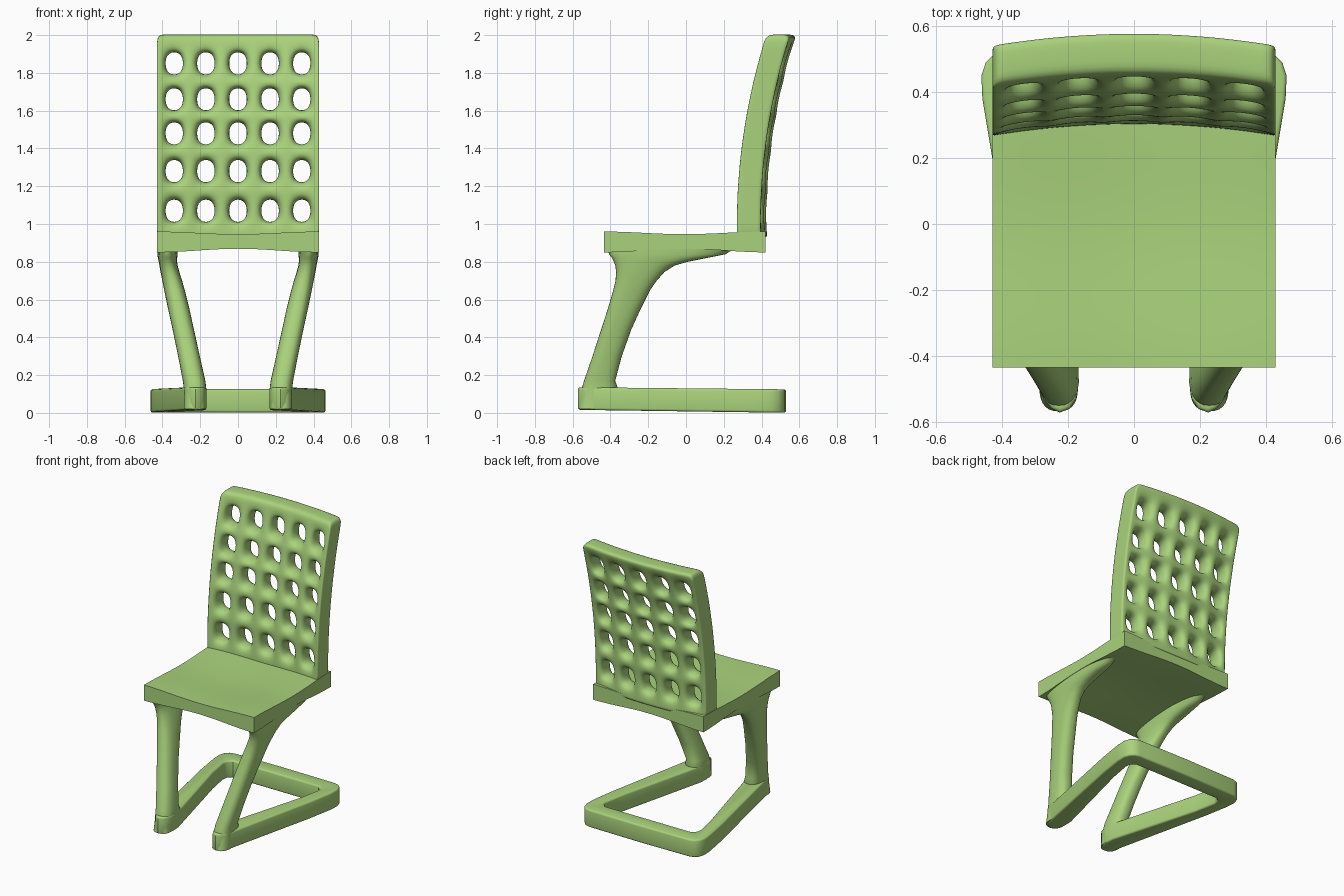
import bpy, bmesh, math

if "Cube" in bpy.data.objects:
    bpy.data.objects.remove(bpy.data.objects["Cube"])

green = bpy.data.materials.new("green")
green.diffuse_color = (0.40, 0.65, 0.20, 1)
green.use_nodes = True
green.node_tree.nodes["Principled BSDF"].inputs["Base Color"].default_value = green.diffuse_color


def finish(bm, name, angle=40):
    """Turn a bmesh into a smooth-by-angle, coloured object."""
    bmesh.ops.recalc_face_normals(bm, faces=bm.faces[:])
    me = bpy.data.meshes.new(name)
    for f in bm.faces:
        f.smooth = True
    bm.to_mesh(me)
    bm.free()
    me.set_sharp_from_angle(angle=math.radians(angle))
    me.materials.append(green)
    ob = bpy.data.objects.new(name, me)
    bpy.context.collection.objects.link(ob)
    return ob


def extrude_solid(bm, vec):
    """Extrude all faces by vec, keeping the originals as the other side."""
    r = bmesh.ops.extrude_face_region(bm, geom=bm.faces[:], use_keep_orig=True)
    vs = [g for g in r["geom"] if isinstance(g, bmesh.types.BMVert)]
    bmesh.ops.translate(bm, verts=vs, vec=vec)
    return vs


def cell_grid(bm, us, vs, place, keep=lambda i, j: True):
    """Grid of quads over the lines us and vs; keep() leaves out holes."""
    g = [[bm.verts.new(place(u, v)) for v in vs] for u in us]
    for i in range(len(us) - 1):
        for j in range(len(vs) - 1):
            if keep(i, j):
                bm.faces.new((g[i][j], g[i + 1][j], g[i + 1][j + 1], g[i][j + 1]))


# Seat: slab, dished above and arched below
N = 20
HW = 0.43
bm = bmesh.new()
cell_grid(bm, [-HW + 2 * HW * i / N for i in range(N + 1)],
          [-0.435 + 0.855 * i / N for i in range(N + 1)], lambda x, y: (x, y, 0.85))
top = set(extrude_solid(bm, (0, 0, 0.11)))
for v in bm.verts:
    bump = (math.cos(math.pi / 2 * v.co.x / HW) ** 2
            + math.cos(math.pi / 2 * (v.co.y + 0.0075) / 0.4275) ** 2)
    v.co.z += -0.014 * bump if v in top else 0.019 * bump
finish(bm, "seat")

# Backrest: pierced panel, rounded by subdivision, leaning and curved
THICK = 0.125
xs = [-HW]
for c in (-0.338, -0.17, 0, 0.17, 0.338):
    xs += [c - 0.047, c + 0.047]
xs.append(HW)
zs = [0.93]
for c in (1.07, 1.28, 1.48, 1.66, 1.85):
    zs += [c - 0.06, c + 0.06]
zs.append(2.003)
bm = bmesh.new()
cell_grid(bm, xs, zs, lambda x, z: (x, 0, z),
          lambda i, j: not (i % 2 and j % 2))
extrude_solid(bm, (0, THICK, 0))
crease = bm.edges.layers.float.new("crease_edge")
for e in bm.edges:
    a, b = (v.co for v in e.verts)
    if abs(a.y - b.y) > 0.01:
        continue
    if abs(a.x) > 0.42 and abs(b.x) > 0.42:
        e[crease] = 0.75
    elif min(a.z, b.z) > 1.99:
        e[crease] = 0.35
    elif max(a.z, b.z) < 0.94:
        e[crease] = 0.8
for v in bm.verts:
    t = max(0, v.co.z - 1.0)
    v.co.y += 0.268 + 0.155 * t * t + 0.036 * (1 - (v.co.x / HW) ** 2)
back = finish(bm, "backrest", 180)
sub = back.modifiers.new("round", "SUBSURF")
sub.levels = sub.render_levels = 3

# Floor frame: two splayed rails joined by a rear crossbar
half = [(0, 0.53), (0.39, 0.525), (0.425, 0.515), (0.45, 0.49), (0.463, 0.45),
        (0.46, 0.38), (0.43, 0.2), (0.288, -0.48), (0.275, -0.53), (0.25, -0.56),
        (0.225, -0.572), (0.195, -0.56), (0.175, -0.53), (0.167, -0.48),
        (0.17, -0.42), (0.335, 0.2), (0.366, 0.36), (0.362, 0.395), (0.335, 0.42),
        (0, 0.42)]
outline = half + [(-x, y) for x, y in reversed(half[1:-1])]
bm = bmesh.new()
bm.faces.new([bm.verts.new((x, y, 0.008 - 0.014 * y)) for x, y in outline])
for v in extrude_solid(bm, (0, 0, 0.12)):
    v.co.z = 0.13 - 0.01 * v.co.y
bmesh.ops.recalc_face_normals(bm, faces=bm.faces[:])
rim = [e for e in bm.edges if e.calc_face_angle(0) > math.radians(65)]
bmesh.ops.bevel(bm, geom=rim, offset=0.012, segments=3, profile=0.5, affect="EDGES")
finish(bm, "floor_frame", 40)

# Legs: loft of horizontal sections (z, y front, y rear, x inner, x outer)
sections = [
    (0.02, -0.568, -0.42, 0.170, 0.287),
    (0.13, -0.552, -0.36, 0.168, 0.287),
    (0.17, -0.540, -0.375, 0.173, 0.292),
    (0.30, -0.495, -0.34, 0.202, 0.317),
    (0.44, -0.450, -0.29, 0.233, 0.346),
    (0.55, -0.414, -0.24, 0.257, 0.370),
    (0.65, -0.385, -0.19, 0.282, 0.391),
    (0.70, -0.373, -0.155, 0.296, 0.401),
    (0.745, -0.370, -0.115, 0.310, 0.410),
    (0.78, -0.374, -0.06, 0.320, 0.416),
    (0.80, -0.382, 0.01, 0.322, 0.420),
    (0.82, -0.392, 0.11, 0.322, 0.424),
    (0.84, -0.408, 0.21, 0.320, 0.427),
    (0.885, -0.415, 0.28, 0.318, 0.428),
]
SEG = 28


def curve_power(c):
    return math.copysign(abs(c) ** 0.8, c)


for side, name in ((-1, "left_leg"), (1, "right_leg")):
    bm = bmesh.new()
    rings = []
    for z, y0, y1, x0, x1 in sections:
        ring = []
        for k in range(SEG):
            a = 2 * math.pi * k / SEG
            ring.append(bm.verts.new((
                side * ((x0 + x1) / 2 + (x1 - x0) / 2 * curve_power(math.cos(a))),
                (y0 + y1) / 2 + (y1 - y0) / 2 * curve_power(math.sin(a)), z)))
        rings.append(ring)
    for r, q in zip(rings, rings[1:]):
        for k in range(SEG):
            n = (k + 1) % SEG
            bm.faces.new((r[k], r[n], q[n], q[k]))
    bm.faces.new(rings[0])
    bm.faces.new(rings[-1])
    finish(bm, name, 60)
